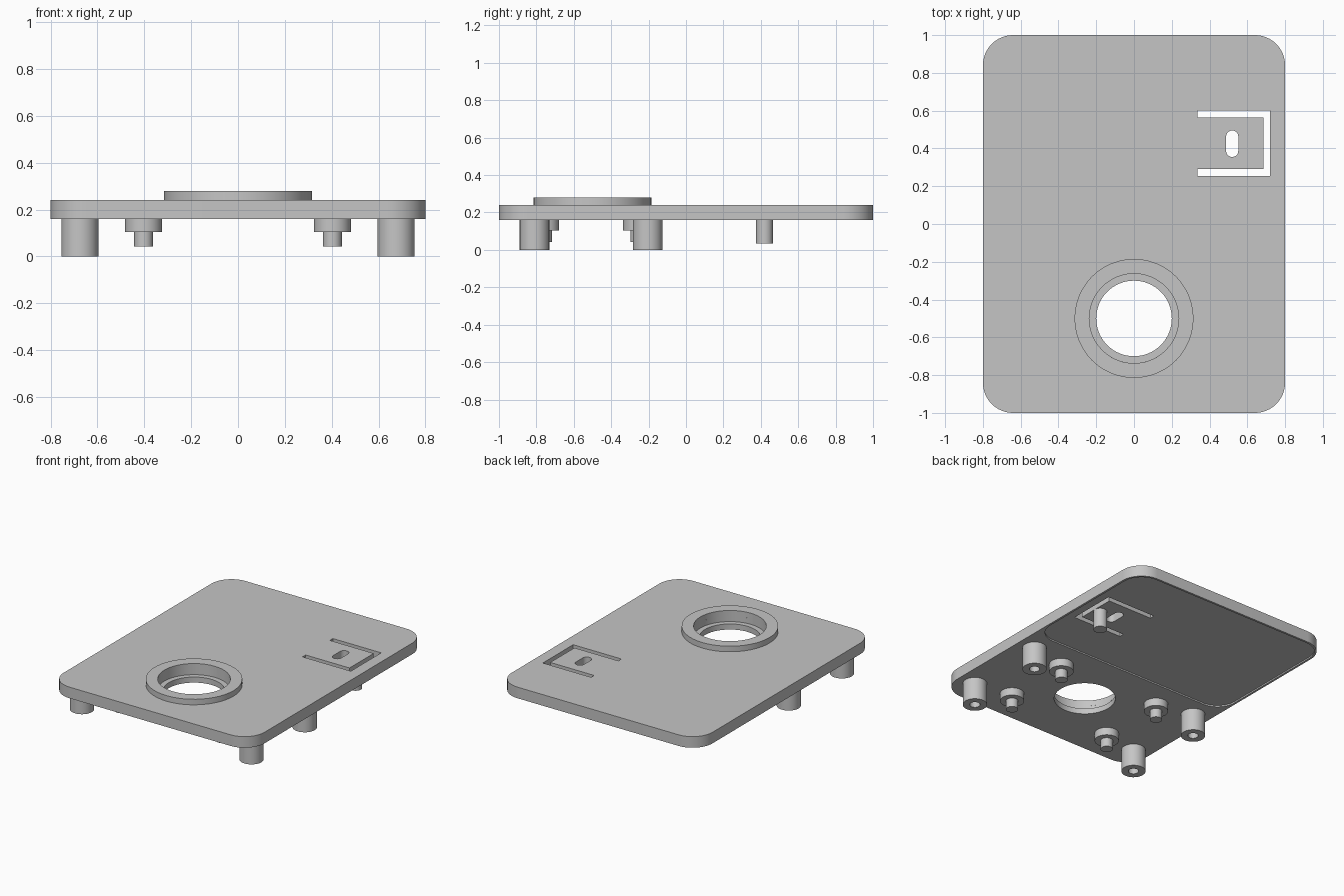
import bpy, bmesh
from math import cos, sin, pi, radians
from mathutils import Vector

cube = bpy.data.objects.get("Cube")
if cube:
    bpy.data.objects.remove(cube, do_unlink=True)

grey = bpy.data.materials.new("plain grey")
grey.use_nodes = True
grey.diffuse_color = (0.56, 0.56, 0.56, 1)
grey.node_tree.nodes["Principled BSDF"].inputs["Base Color"].default_value = grey.diffuse_color

BOTTOM, TOP = 0.16, 0.24
HUB_Y = -0.5


def finish(name, bm):
    bmesh.ops.remove_doubles(bm, verts=bm.verts, dist=1e-5)
    bmesh.ops.recalc_face_normals(bm, faces=bm.faces)
    mesh = bpy.data.meshes.new(name)
    bm.to_mesh(mesh)
    bm.free()
    mesh.materials.append(grey)
    obj = bpy.data.objects.new(name, mesh)
    bpy.context.collection.objects.link(obj)
    return obj


def select(obj):
    bpy.ops.object.select_all(action='DESELECT')
    obj.select_set(True)
    bpy.context.view_layer.objects.active = obj


def smooth(obj):
    select(obj)
    bpy.ops.object.shade_smooth_by_angle(angle=radians(30))


def prism(name, points, z0, z1):
    bm = bmesh.new()
    face = bm.faces.new([bm.verts.new((x, y, z0)) for x, y in points])
    new = bmesh.ops.extrude_face_region(bm, geom=[face])["geom"]
    verts = [v for v in new if isinstance(v, bmesh.types.BMVert)]
    bmesh.ops.translate(bm, verts=verts, vec=(0, 0, z1 - z0))
    return finish(name, bm)


def rounded_rect(x0, x1, y0, y1, r, steps=16):
    corners = [(x1 - r, y1 - r), (x0 + r, y1 - r), (x0 + r, y0 + r), (x1 - r, y0 + r)]
    points = []
    for q, (cx, cy) in enumerate(corners):
        for i in range(steps + 1):
            a = (q + i / steps) * pi / 2
            p = (cx + r * cos(a), cy + r * sin(a))
            if not points or (Vector(p) - Vector(points[-1])).length > 1e-5:
                points.append(p)
    if (Vector(points[0]) - Vector(points[-1])).length < 1e-5:
        points.pop()
    return points


def disc(x, y, r):
    return rounded_rect(x - r, x + r, y - r, y + r, r)


def lathe(name, profile, x, y, closed=False):
    bm = bmesh.new()
    verts = [bm.verts.new((x + r, y, z)) for r, z in profile]
    edges = [bm.edges.new(pair) for pair in zip(verts, verts[1:])]
    if closed:
        edges.append(bm.edges.new((verts[-1], verts[0])))
    bmesh.ops.spin(bm, geom=verts + edges, cent=(x, y, 0), axis=(0, 0, 1),
                   angle=2 * pi, steps=48)
    obj = finish(name, bm)
    smooth(obj)
    return obj


def cut(obj, cutter):
    cutter.hide_render = True
    mod = obj.modifiers.new("cut", 'BOOLEAN')
    mod.operation, mod.solver, mod.object = 'DIFFERENCE', 'EXACT', cutter
    select(obj)
    bpy.ops.object.modifier_apply(modifier=mod.name)
    bpy.data.objects.remove(cutter, do_unlink=True)


# Base plate with rounded corners
plate = prism("base_plate", rounded_rect(-0.8, 0.8, -1, 1, 0.16), BOTTOM, TOP)

# Shallow recess under the rear part
cut(plate, prism("recess_cutter", rounded_rect(-0.785, 0.785, -0.06, 0.985, 0.145), 0.1, 0.17))

# Stepped hub opening
cut(plate, prism("bore_cutter", disc(0, HUB_Y, 0.2), 0, 0.5))
cut(plate, prism("seat_cutter", disc(0, HUB_Y, 0.237), 0.2, 0.5))

# U-shaped slot that frees the button flap, and the slotted hole in it
u_slot = [(0.335, 0.255), (0.72, 0.255), (0.72, 0.6), (0.335, 0.6),
          (0.335, 0.565), (0.685, 0.565), (0.685, 0.29), (0.335, 0.29)]
cut(plate, prism("flap_slot_cutter", u_slot, 0, 0.5))
cut(plate, prism("flap_hole_cutter", rounded_rect(0.488, 0.552, 0.355, 0.495, 0.032), 0, 0.5))
smooth(plate)

# Raised collar around the hub opening
lathe("hub_collar", [(0.237, TOP), (0.315, TOP), (0.315, 0.28), (0.237, 0.28)],
      0, HUB_Y, closed=True)

# Button post beneath the flap
lathe("button_post", [(0, 0.18), (0.045, 0.18), (0.045, 0.035), (0, 0.035)], 0.64, 0.42)

# Hollow feet and stepped locating pins, mirrored left and right
foot = [(0, BOTTOM), (0.079, BOTTOM), (0.079, 0), (0.034, 0), (0.034, 0.14), (0, 0.14)]
pin = [(0, BOTTOM), (0.079, BOTTOM), (0.079, 0.105), (0.04, 0.105), (0.04, 0.042), (0, 0.042)]
for side, sx in (("left", 1), ("right", -1)):
    for end, foot_y, pin_y in (("front", -0.81, -0.757), ("rear", -0.205, -0.257)):
        lathe(f"{end}_{side}_foot", foot, sx * 0.675, foot_y)
        lathe(f"{end}_{side}_pin", pin, sx * 0.403, pin_y)
